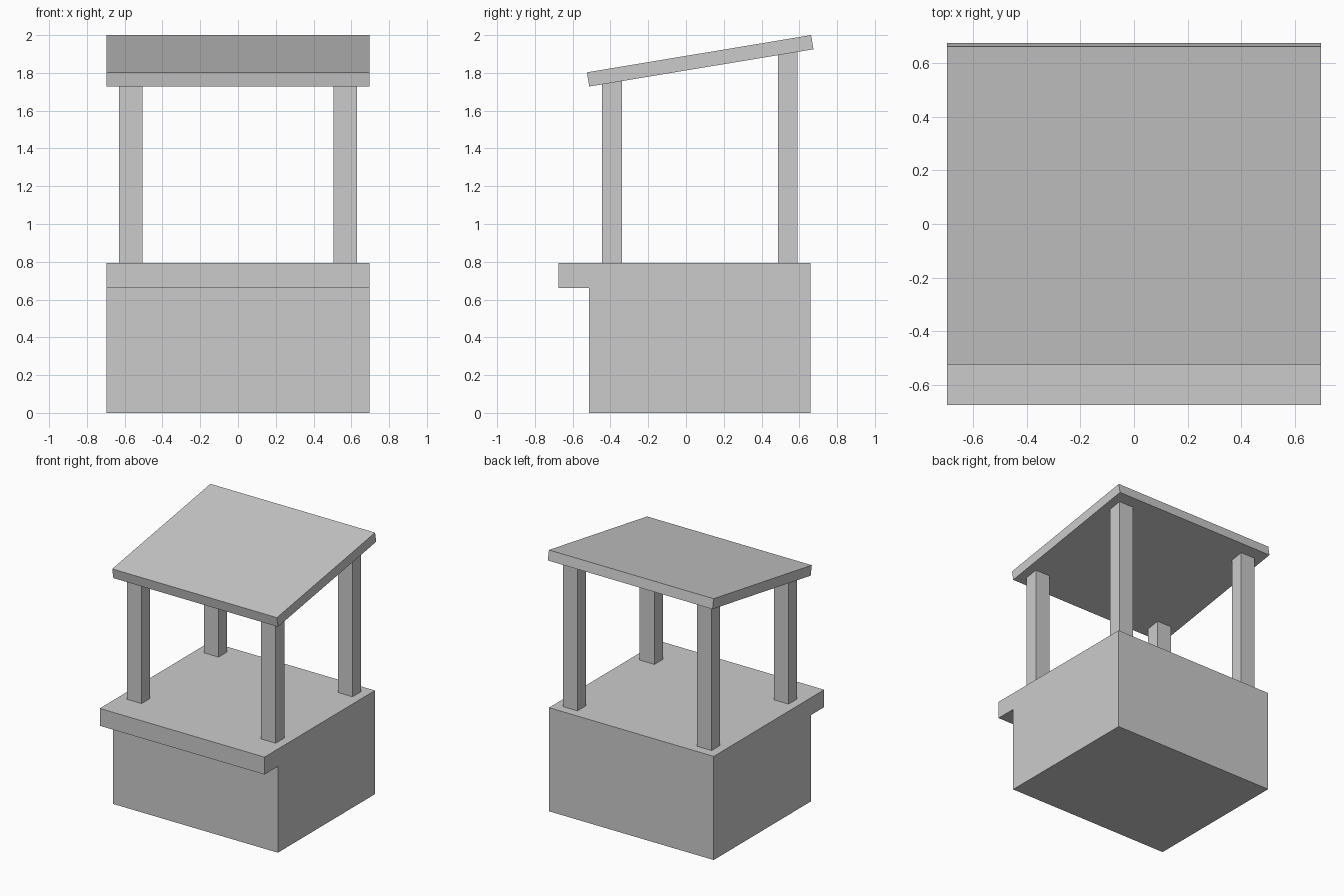
import bpy

if "Cube" in bpy.data.objects:
    bpy.data.objects.remove(bpy.data.objects["Cube"])

HALF_W = 0.697
ROOF_FRONT, ROOF_BACK = (-0.512, 1.728), (0.675, 1.925)  # underside of the roof (y, z)


def extrude_profile(name, profile, x0, x1):
    """Solid from a counter-clockwise (y, z) profile swept along x."""
    n = len(profile)
    verts = [(x, y, z) for x in (x0, x1) for y, z in profile]
    faces = [tuple(reversed(range(n))), tuple(range(n, 2 * n))]
    faces += [(i, (i + 1) % n, (i + 1) % n + n, i + n) for i in range(n)]
    mesh = bpy.data.meshes.new(name)
    mesh.from_pydata(verts, [], faces)
    mesh.update()
    obj = bpy.data.objects.new(name, mesh)
    bpy.context.collection.objects.link(obj)
    return obj


def roof_under(y):
    (y0, z0), (y1, z1) = ROOF_FRONT, ROOF_BACK
    return z0 + (z1 - z0) * (y - y0) / (y1 - y0)


# Stall body with overhanging counter at the front
extrude_profile("counter_base", [
    (-0.513, 0), (0.66, 0), (0.66, 0.793), (-0.675, 0.793),
    (-0.675, 0.66), (-0.513, 0.66)], -HALF_W, HALF_W)

# Sloping roof slab
extrude_profile("roof", [
    ROOF_FRONT, ROOF_BACK, (0.662, 2.0), (-0.525, 1.803)], -HALF_W, HALF_W)

# Four posts, cut to the roof slope
for label, y0, y1 in (("front", -0.444, -0.34), ("back", 0.486, 0.59)):
    for side, x0, x1 in (("left", -0.63, -0.505), ("right", 0.505, 0.63)):
        extrude_profile(f"{label}_{side}_post", [
            (y0, 0.793), (y1, 0.793), (y1, roof_under(y1)), (y0, roof_under(y0))],
            x0, x1)
